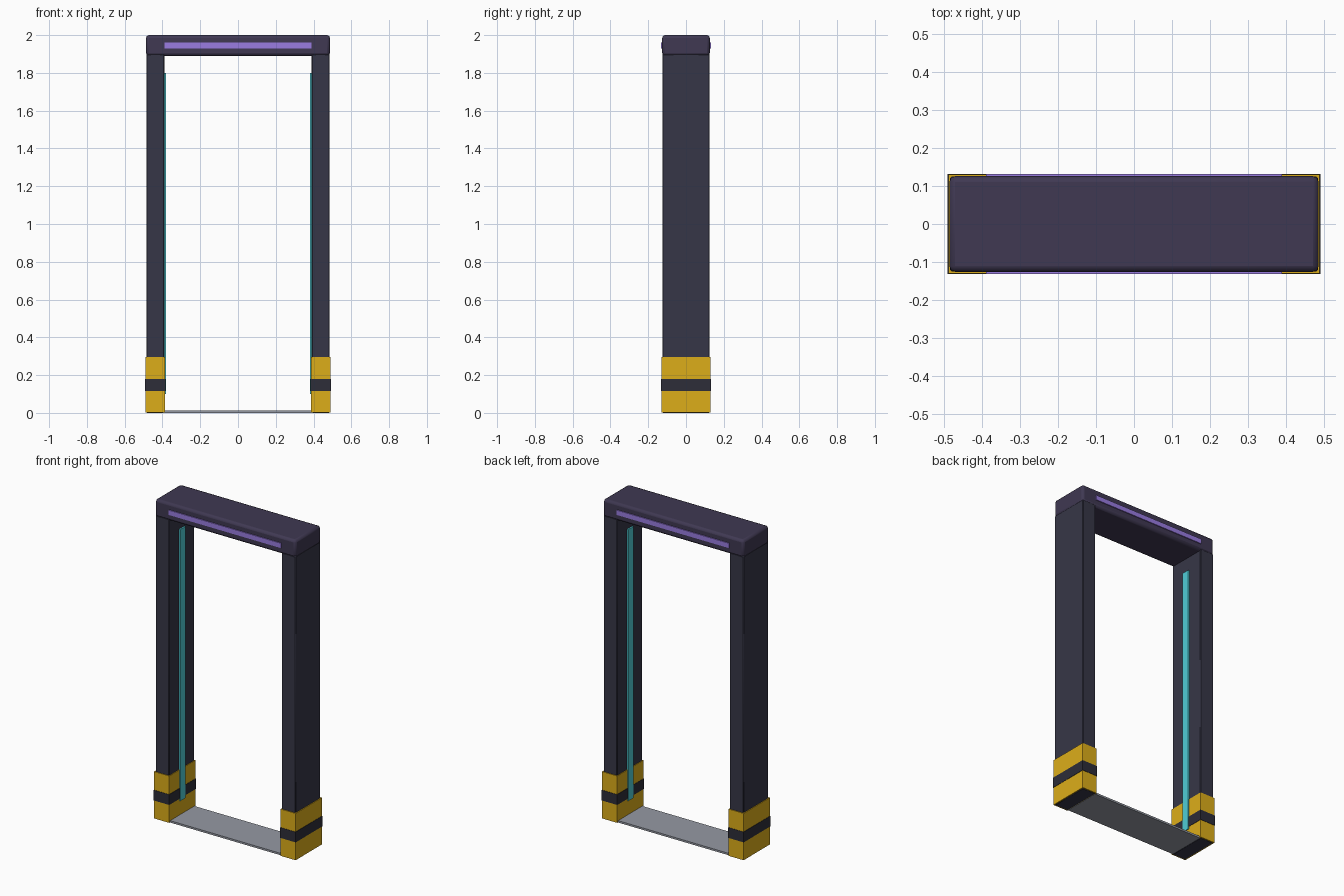
import bpy

if "Cube" in bpy.data.objects:
    bpy.data.objects.remove(bpy.data.objects["Cube"])


def material(name, rgb):
    m = bpy.data.materials.new(name)
    m.diffuse_color = (*rgb, 1)
    m.use_nodes = True
    m.node_tree.nodes["Principled BSDF"].inputs["Base Color"].default_value = m.diffuse_color
    return m


DARK = material("dark_shell", (0.037, 0.037, 0.063))
HEAD = material("header_shell", (0.050, 0.040, 0.085))
YELLOW = material("safety_yellow", (0.72, 0.42, 0.01))
BLACK = material("stripe_black", (0.026, 0.026, 0.04))
CYAN = material("sensor_cyan", (0.08, 0.62, 0.68))
PURPLE = material("light_purple", (0.32, 0.20, 0.75))
STEEL = material("plate_grey", (0.30, 0.32, 0.37))


def box(name, x, y, z, mat, bevel=0, segments=2):
    """Box from (min, max) ranges on each axis."""
    ranges = (x, y, z)
    bpy.ops.mesh.primitive_cube_add(size=1, location=[sum(r) / 2 for r in ranges])
    ob = bpy.context.object
    ob.name = name
    ob.scale = [abs(r[1] - r[0]) for r in ranges]
    bpy.ops.object.transform_apply(location=False, rotation=False, scale=True)
    ob.data.materials.append(mat)
    if bevel:
        mod = ob.modifiers.new("edge_bevel", "BEVEL")
        mod.width = bevel
        mod.segments = segments
        bpy.ops.object.shade_smooth_by_angle()
    return ob


# Side posts with bumper, stripe and inner sensor strip
for side, s in (("left", -1), ("right", 1)):
    def xr(a, b):
        return (s * a, s * b)
    box(side + "_post", xr(0.39, 0.485), (-0.125, 0.125), (0, 1.90), DARK, 0.004, 1)
    box(side + "_bumper", xr(0.386, 0.49), (-0.13, 0.13), (0.002, 0.295), YELLOW)
    box(side + "_bumper_stripe", xr(0.384, 0.492), (-0.132, 0.132), (0.115, 0.18), BLACK)
    box(side + "_sensor_strip", xr(0.381, 0.392), (-0.025, 0.025), (0.10, 1.80), CYAN)

# Overhead header with a light bar on each face
box("header", (-0.487, 0.487), (-0.126, 0.126), (1.89, 2.0), HEAD, 0.015, 2)
for face, s in (("front", -1), ("back", 1)):
    box(face + "_light_bar", (-0.39, 0.39), (s * 0.12, s * 0.132), (1.93, 1.96), PURPLE)

# Floor threshold between the posts
box("threshold_plate", (-0.39, 0.39), (-0.12, 0.12), (0, 0.012), STEEL)
